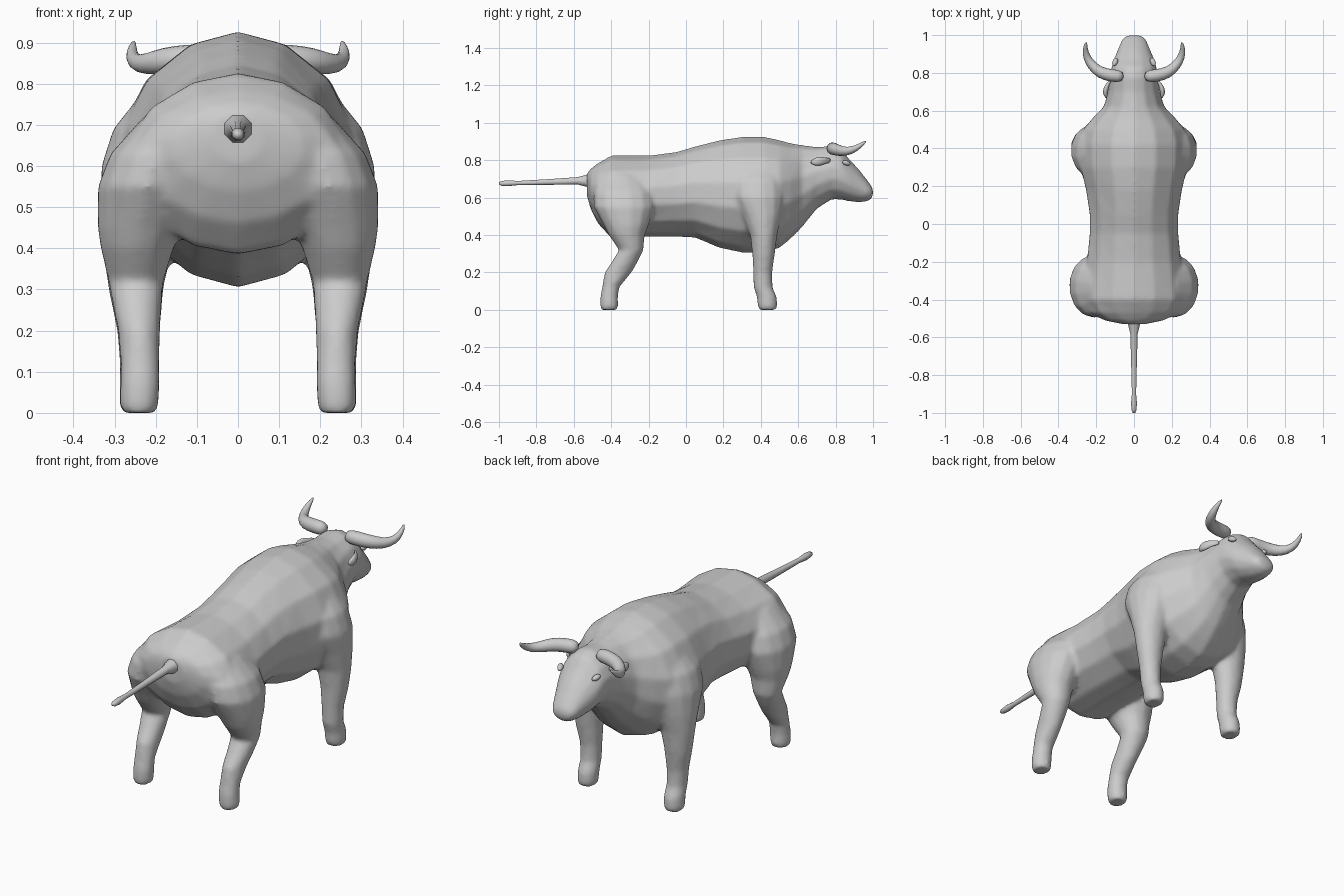
import bpy, bmesh, math
from mathutils import Vector


def loft(bm, rings, n=14, power=1.0):
    """Skin elliptical rings (centre, u axis, v axis) into a closed tube."""
    loops = []
    for c, u, v in rings:
        loop = []
        for i in range(n):
            a = math.tau * (i + 0.5) / n
            ca = math.copysign(abs(math.cos(a)) ** power, math.cos(a))
            loop.append(bm.verts.new(Vector(c) + Vector(u) * ca + Vector(v) * math.sin(a)))
        loops.append(loop)
    for a, b in zip(loops, loops[1:]):
        for i in range(n):
            j = (i + 1) % n
            bm.faces.new((a[i], a[j], b[j], b[i]))
    bm.faces.new(loops[0])
    bm.faces.new(loops[-1])


def tube_rings(points):
    """Turn (x, y, z, radius) points into rings square to the path."""
    rings = []
    for i, p in enumerate(points):
        a = Vector(points[max(i - 1, 0)][:3])
        b = Vector(points[min(i + 1, len(points) - 1)][:3])
        t = (b - a).normalized()
        u = t.cross(Vector((0, 0, 1))).normalized()
        rings.append((p[:3], u * p[3], t.cross(u) * p[3]))
    return rings


def finish(bm, name, subsurf=0):
    bmesh.ops.recalc_face_normals(bm, faces=bm.faces)
    me = bpy.data.meshes.new(name)
    bm.to_mesh(me)
    bm.free()
    for p in me.polygons:
        p.use_smooth = True
    ob = bpy.data.objects.new(name, me)
    bpy.context.collection.objects.link(ob)
    if subsurf:
        m = ob.modifiers.new("Subdivision", 'SUBSURF')
        m.levels = m.render_levels = subsurf
    return ob


bm = bmesh.new()

# torso, neck and head: y, bottom z, top z, half width
torso = [(-.53, .61, .73, .06), (-.51, .54, .755, .16), (-.47, .46, .785, .24),
         (-.40, .385, .825, .28), (-.20, .39, .825, .255), (-.05, .39, .845, .24),
         (.05, .385, .875, .24), (.18, .33, .908, .26), (.30, .305, .926, .29),
         (.42, .308, .926, .295), (.50, .33, .908, .275), (.56, .38, .892, .225),
         (.62, .44, .882, .165), (.70, .54, .872, .14), (.78, .59, .878, .127),
         (.83, .588, .86, .122), (.87, .58, .81, .11), (.92, .573, .757, .088),
         (.965, .578, .70, .07), (.99, .592, .665, .054), (1.0, .61, .645, .03)]
loft(bm, [((0, y, (a + b) / 2), (w, 0, 0), (0, 0, (b - a) / 2)) for y, a, b, w in torso], 14, 1.12)

# legs: z, centre y, centre x, half depth, half width
hind = [(.72, -.34, .15, .11, .08), (.63, -.335, .20, .16, .112), (.55, -.33, .22, .165, .123),
        (.45, -.32, .238, .12, .105), (.40, -.317, .245, .097, .09), (.32, -.293, .248, .066, .068),
        (.26, -.325, .245, .07, .06), (.20, -.363, .24, .073, .052), (.12, -.403, .238, .046, .048),
        (.07, -.411, .238, .048, .049), (.02, -.411, .24, .049, .048), (0, -.411, .24, .044, .043)]
fore = [(.77, .39, .17, .09, .07), (.69, .38, .205, .14, .10), (.60, .385, .222, .14, .112),
        (.50, .405, .235, .105, .10), (.40, .415, .245, .073, .085), (.30, .415, .248, .061, .068),
        (.20, .41, .242, .051, .053), (.12, .412, .24, .051, .048), (.07, .432, .24, .054, .049),
        (.02, .436, .241, .053, .048), (0, .436, .241, .047, .043)]
for leg in (hind, fore):
    for s in (-1, 1):
        loft(bm, [((s * x, y, z), (w, 0, 0), (0, d, 0)) for z, y, x, d, w in leg])

# fuse the parts into one skin and soften the joins
body = finish(bm, "bull_body")
rm = body.modifiers.new("Fuse", 'REMESH')
rm.mode = 'VOXEL'
rm.voxel_size = 0.011
rm.use_smooth_shade = True
sm = body.modifiers.new("Soften", 'SMOOTH')
sm.factor = 0.5
sm.iterations = 8

# tail
bm = bmesh.new()
loft(bm, tube_rings([(0, -.49, .69, .045), (0, -.535, .69, .034), (0, -.58, .69, .021),
                     (0, -.75, .683, .016), (0, -.90, .678, .012), (0, -.95, .677, .017),
                     (0, -.985, .676, .014), (0, -1.0, .676, .007)]), 8)
finish(bm, "tail")

# horns, ears and eyes
horn = [(.05, .78, .865, .036), (.12, .785, .862, .037), (.18, .80, .857, .035),
        (.225, .84, .846, .028), (.252, .885, .851, .022), (.260, .93, .876, .015),
        (.252, .965, .905, .005)]
for s, side in ((-1, "left"), (1, "right")):
    bm = bmesh.new()
    loft(bm, tube_rings([(s * x, y, z, r) for x, y, z, r in horn]), 8)
    finish(bm, "horn_" + side, 1)

    bm = bmesh.new()
    ear = [(.11, .775, .80, .014), (.135, .75, .798, .016), (.148, .72, .795, .027),
           (.153, .69, .792, .024), (.146, .665, .79, .008)]
    loft(bm, [((s * x, y, z), (.6 * r, 0, 0), (0, 0, r)) for x, y, z, r in ear], 8)
    finish(bm, "ear_" + side, 1)

    bpy.ops.mesh.primitive_uv_sphere_add(segments=12, ring_count=8, radius=1,
                                         location=(s * .100, .858, .785))
    eye = bpy.context.object
    eye.name = "eye_" + side
    eye.scale = (.014, .024, .013)
    eye.rotation_euler = (-.3, 0, s * .4)
    bpy.ops.object.shade_smooth()
